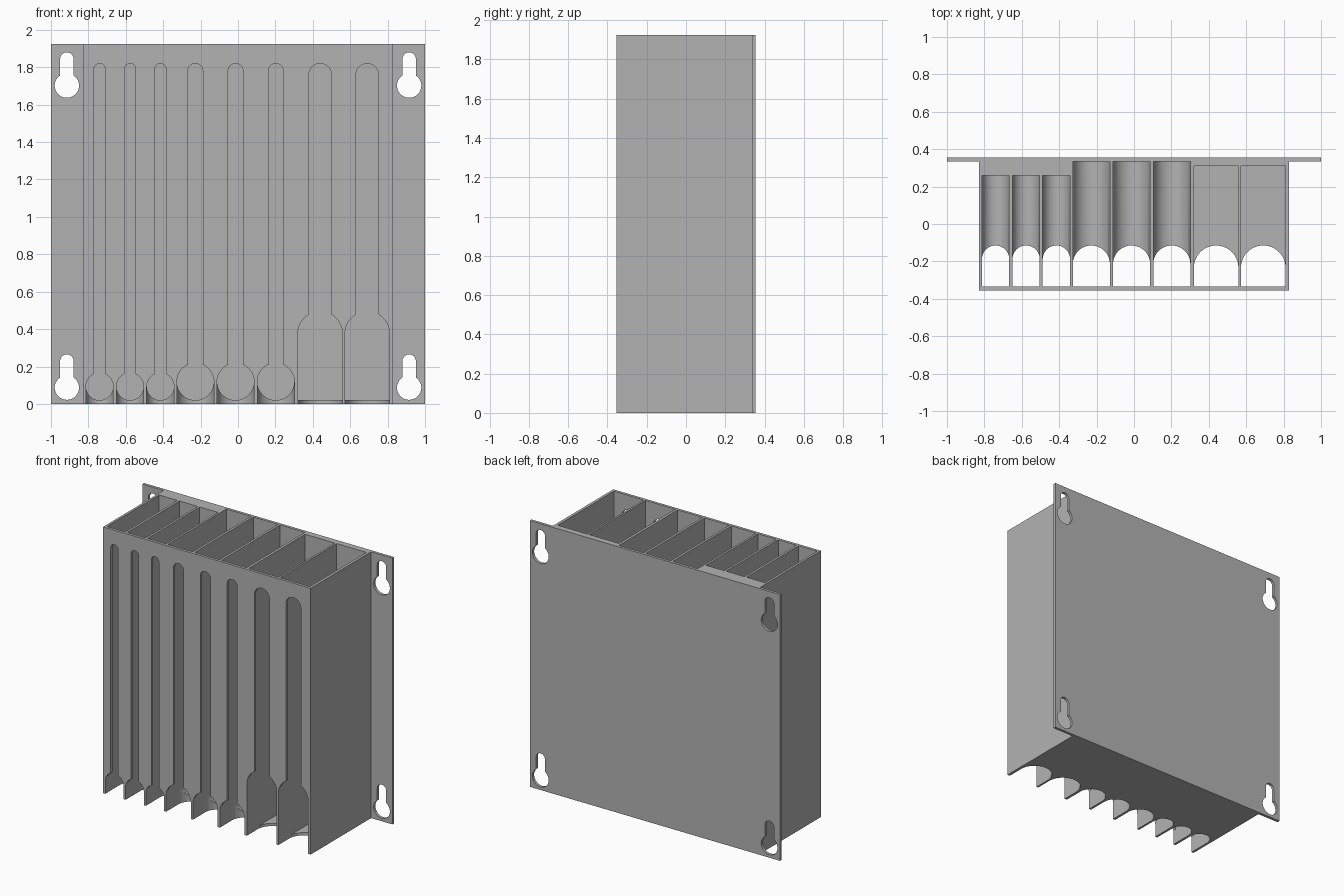
import bpy, bmesh
from math import sin, cos, pi, asin, sqrt
from mathutils import Vector

if "Cube" in bpy.data.objects:
    bpy.data.objects.remove(bpy.data.objects["Cube"])

HEIGHT, FRONT, BACK = 1.925, -0.355, 0.355
WALL = 0.02
SIDE = 0.83          # half width of the box
FLANGE = 1.0         # half width of the back plate

grey = bpy.data.materials.new("plain grey")
grey.use_nodes = True
colour = (0.45, 0.45, 0.45, 1)
grey.diffuse_color = colour
grey.node_tree.nodes["Principled BSDF"].inputs["Base Color"].default_value = colour


def prism(name, outline, start, end, axis):
    """Extrude a closed outline from start to end along 'y' (x, z) or 'z' (x, y)."""
    bm = bmesh.new()
    place = (lambda a, b, t: (a, t, b)) if axis == "y" else (lambda a, b, t: (a, b, t))
    face = bm.faces.new([bm.verts.new(place(a, b, start)) for a, b in outline])
    moved = bmesh.ops.extrude_face_region(bm, geom=[face])["geom"]
    shift = Vector(place(0, 0, end - start))
    bmesh.ops.translate(bm, vec=shift,
                        verts=[v for v in moved if isinstance(v, bmesh.types.BMVert)])
    bmesh.ops.recalc_face_normals(bm, faces=bm.faces)
    mesh = bpy.data.meshes.new(name)
    bm.to_mesh(mesh)
    bm.free()
    mesh.materials.append(grey)
    obj = bpy.data.objects.new(name, mesh)
    bpy.context.collection.objects.link(obj)
    return obj


def arc(cx, cy, r, a0, a1, steps=20):
    return [(cx + r * cos(a0 + (a1 - a0) * i / steps),
             cy + r * sin(a0 + (a1 - a0) * i / steps)) for i in range(steps + 1)]


def bottle(cx, cz, r, neck, top, foot=None):
    """Round bulb with a narrow round-topped neck; foot squares the bulb off below."""
    meet = asin(sqrt(1 - (neck / r) ** 2))
    begin = 0 if foot is not None else -pi / 2
    pts = arc(cx, cz, r, begin, meet)
    pts += arc(cx, top - neck, neck, 0, pi)
    pts += arc(cx, cz, r, pi - meet, pi - begin)
    if foot is not None:
        return pts + [(cx - r, foot), (cx + r, foot)]
    return pts[:-1]


# Box and wall flange in one T-shaped prism
ledge = BACK - WALL
plan = [(-SIDE, FRONT), (SIDE, FRONT), (SIDE, ledge), (FLANGE, ledge),
        (FLANGE, BACK), (-FLANGE, BACK), (-FLANGE, ledge), (-SIDE, ledge)]
rack = prism("dispenser_rack", plan, 0, HEIGHT, "z")
cutters = []


def bay(cx, r, back, neck, arch, trough):
    inner = FRONT + WALL
    # Storage pocket, with a half-round or flat floor
    floor = arc(cx, WALL + r, r, pi, 2 * pi, 32) if trough else [(cx - r, WALL), (cx + r, WALL)]
    pocket = floor + [(cx + r, HEIGHT + 0.1), (cx - r, HEIGHT + 0.1)]
    cutters.append(prism("pocket_cutter", pocket, inner, back, "y"))
    # Front window with a long slot
    window = bottle(cx, arch, r, neck, 1.82, -0.1)
    cutters.append(prism("window_cutter", window, FRONT - 0.1, inner + 0.05, "y"))
    # Finger notch through the floor
    notch = arc(cx, -0.115 - r, r, 0, pi, 32) + [(cx - r, FRONT - 0.1), (cx + r, FRONT - 0.1)]
    cutters.append(prism("notch_cutter", notch, -0.1, WALL + r if trough else 0.1, "z"))


for cx in (-0.74, -0.577, -0.415):      # small round cells
    bay(cx, 0.073, 0.26, 0.03, 0.093, True)
for cx in (-0.228, -0.013, 0.202):      # large round cells
    bay(cx, 0.099, 0.335, 0.04, 0.119, True)
for cx in (0.439, 0.691):               # block cells
    bay(cx, 0.119, 0.31, 0.06, 0.375, False)

# Keyhole mounts in the flange corners
for x in (-0.915, 0.915):
    for base in (0, 1.615):
        keyhole = bottle(x, base + 0.087, 0.065, 0.036, base + 0.265)
        cutters.append(prism("keyhole_cutter", keyhole, 0.3, 0.4, "y"))

# Carve the rack
bpy.context.view_layer.objects.active = rack
for cutter in cutters:
    cutter.hide_render = True
    mod = rack.modifiers.new("carve", "BOOLEAN")
    mod.operation = "DIFFERENCE"
    mod.solver = "EXACT"
    mod.object = cutter
    bpy.ops.object.modifier_apply(modifier=mod.name)
    bpy.data.objects.remove(cutter)

bpy.ops.object.select_all(action="DESELECT")
rack.select_set(True)
bpy.ops.object.shade_smooth_by_angle(angle=pi / 6)
